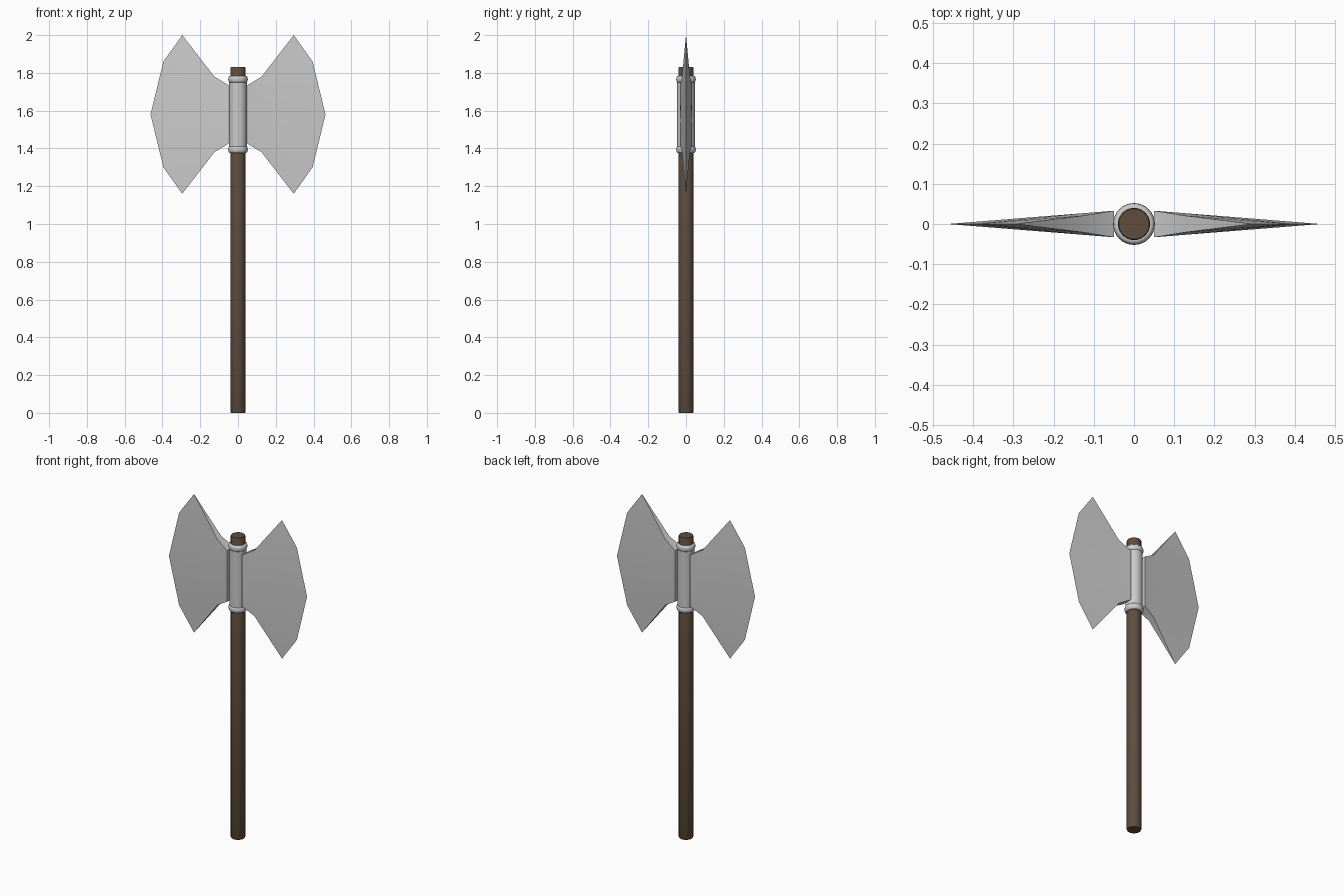
import bpy, bmesh, math

if "Cube" in bpy.data.objects:
    bpy.data.objects.remove(bpy.data.objects["Cube"])

SIDES = 32


def finish(name, bm, color=None, angle=40):
    bmesh.ops.recalc_face_normals(bm, faces=bm.faces)
    mesh = bpy.data.meshes.new(name)
    bm.to_mesh(mesh)
    bm.free()
    ob = bpy.data.objects.new(name, mesh)
    bpy.context.collection.objects.link(ob)
    for p in mesh.polygons:
        p.use_smooth = True
    mesh.set_sharp_from_angle(angle=math.radians(angle))
    if color:
        mat = bpy.data.materials.new(name + "_colour")
        mat.diffuse_color = color
        mat.use_nodes = True
        mat.node_tree.nodes["Principled BSDF"].inputs["Base Color"].default_value = mat.diffuse_color
        mesh.materials.append(mat)
    return ob


def lathe(name, profile, closed, color=None):
    """Revolve (radius, z) points round z; open profiles get end caps."""
    bm = bmesh.new()
    rings = [[bm.verts.new((r * math.cos(2 * math.pi * i / SIDES),
                            r * math.sin(2 * math.pi * i / SIDES), z))
              for i in range(SIDES)] for r, z in profile]
    pairs = list(zip(rings, rings[1:]))
    if closed:
        pairs.append((rings[-1], rings[0]))
    else:
        bm.faces.new(rings[0])
        bm.faces.new(rings[-1])
    for a, b in pairs:
        for i in range(SIDES):
            j = (i + 1) % SIDES
            bm.faces.new((a[i], a[j], b[j], b[i]))
    return finish(name, bm, color)


def blade(name, side):
    """Wedge: thick at the root, running out to a sharp faceted edge."""
    mid = 1.58
    bm = bmesh.new()

    def v(x, y, z):
        return bm.verts.new((side * x, y, z))

    # shared cutting edge, top tip to bottom tip
    edge = [v(x, 0, mid + dz) for x, dz in
            ((0.295, 0.42), (0.395, 0.28), (0.463, 0), (0.395, -0.28), (0.295, -0.42))]
    cheeks = []
    for s in (-1, 1):
        root = [v(0.05, s * 0.033, mid + dz) for dz in (0.155, 0, -0.155)]
        neck = [v(0.125, s * y, mid + dz) for y, dz in ((0.021, 0.2), (0.027, 0), (0.021, -0.2))]
        for k in (0, 1):
            bm.faces.new((root[k], root[k + 1], neck[k + 1], neck[k]))
        for tri in ((neck[0], edge[0], edge[1]), (neck[0], edge[1], neck[1]),
                    (neck[1], edge[1], edge[2]), (neck[1], edge[2], edge[3]),
                    (neck[1], edge[3], neck[2]), (neck[2], edge[3], edge[4])):
            bm.faces.new(tri)
        cheeks.append((root, neck))
    # top and bottom rims, root face
    (r0, n0), (r1, n1) = cheeks
    for k, tip in ((0, edge[0]), (2, edge[4])):
        bm.faces.new((r0[k], n0[k], n1[k], r1[k]))
        bm.faces.new((n0[k], tip, n1[k]))
    bm.faces.new(r0 + r1[::-1])
    return finish(name, bm, angle=30)


# wooden shaft
lathe("handle", [(0.038, 0), (0.04, 0.004), (0.04, 1.826), (0.038, 1.83)],
      False, (0.115, 0.075, 0.048, 1))

# metal sleeve round the shaft
lathe("sleeve", [(0.039, 1.39), (0.047, 1.39), (0.047, 1.77), (0.039, 1.77)], True)

# rounded rings at both ends of the sleeve
for label, zc in (("lower_ring", 1.394), ("upper_ring", 1.766)):
    arc = [(0.043 + 0.009 * math.cos(a), zc + 0.018 * math.sin(a))
           for a in (math.radians(d) for d in range(-90, 91, 30))]
    lathe(label, [(0.039, zc - 0.018)] + arc + [(0.039, zc + 0.018)], True)

# two mirrored blades
blade("right_blade", 1)
blade("left_blade", -1)
